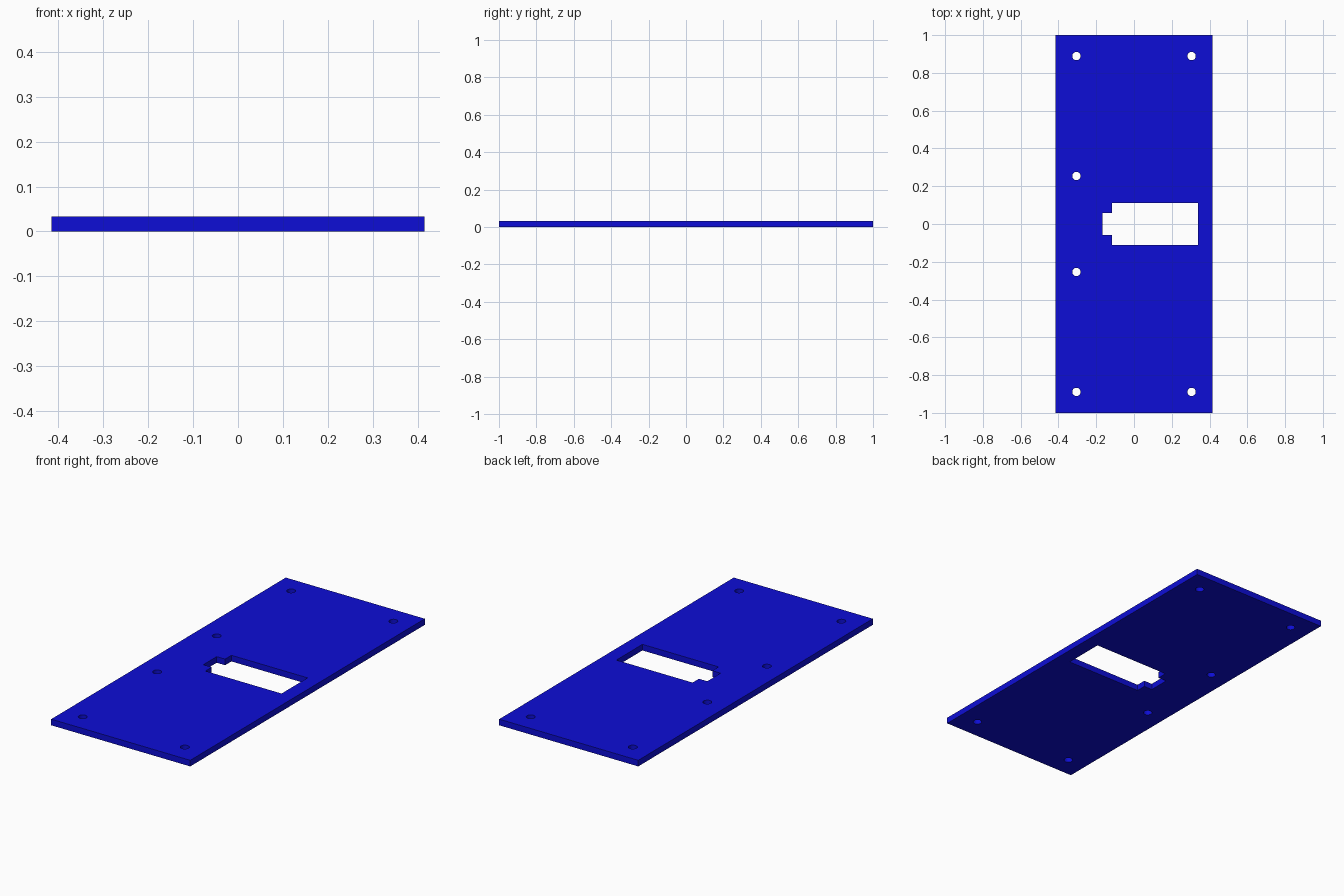
import bpy, bmesh
from math import cos, sin, tau

if "Cube" in bpy.data.objects:
    bpy.data.objects.remove(bpy.data.objects["Cube"])

THICK = 0.033

# Flat outline curve: inner loops become through-holes
curve = bpy.data.curves.new("mounting_plate", "CURVE")
curve.dimensions = "2D"
curve.fill_mode = "BOTH"
curve.extrude = THICK / 2


def add_loop(points):
    s = curve.splines.new("POLY")
    s.points.add(len(points) - 1)
    for p, (x, y) in zip(s.points, points):
        p.co = (x, y, 0, 1)
    s.use_cyclic_u = True


def add_hole(cx, cy, r=0.022, n=32):
    add_loop([(cx + r * cos(tau * i / n), cy + r * sin(tau * i / n)) for i in range(n)])


# Plate edge
add_loop([(-0.415, -1), (0.415, -1), (0.415, 1), (-0.415, 1)])

# Stepped central window, lower half mirrored to the upper half
half = [(-0.167, -0.057), (-0.117, -0.057), (-0.117, -0.111), (0.338, -0.111)]
add_loop(half + [(x, -y) for x, y in reversed(half)])

# Screw holes: four corners and two beside the window
for side in (-1, 1):
    add_hole(-0.305, side * 0.889)
    add_hole(0.305, side * 0.889)
    add_hole(-0.305, side * 0.254)

# Turn the curve into a closed mesh standing on z = 0
temp = bpy.data.objects.new("plate_outline", curve)
bpy.context.collection.objects.link(temp)
bpy.context.view_layer.update()
deps = bpy.context.evaluated_depsgraph_get()
mesh = bpy.data.meshes.new_from_object(temp.evaluated_get(deps))
bpy.data.objects.remove(temp)

bm = bmesh.new()
bm.from_mesh(mesh)
bmesh.ops.remove_doubles(bm, verts=bm.verts, dist=0.0005)
bmesh.ops.translate(bm, verts=bm.verts, vec=(0, 0, THICK / 2))
bmesh.ops.recalc_face_normals(bm, faces=bm.faces)
bm.to_mesh(mesh)
bm.free()

plate = bpy.data.objects.new("mounting_plate", mesh)
bpy.context.collection.objects.link(plate)

# Blue finish
blue = bpy.data.materials.new("blue")
blue.diffuse_color = (0.004, 0.004, 0.67, 1)
blue.use_nodes = True
blue.node_tree.nodes["Principled BSDF"].inputs["Base Color"].default_value = blue.diffuse_color
mesh.materials.clear()
mesh.materials.append(blue)
mesh.shade_flat()
